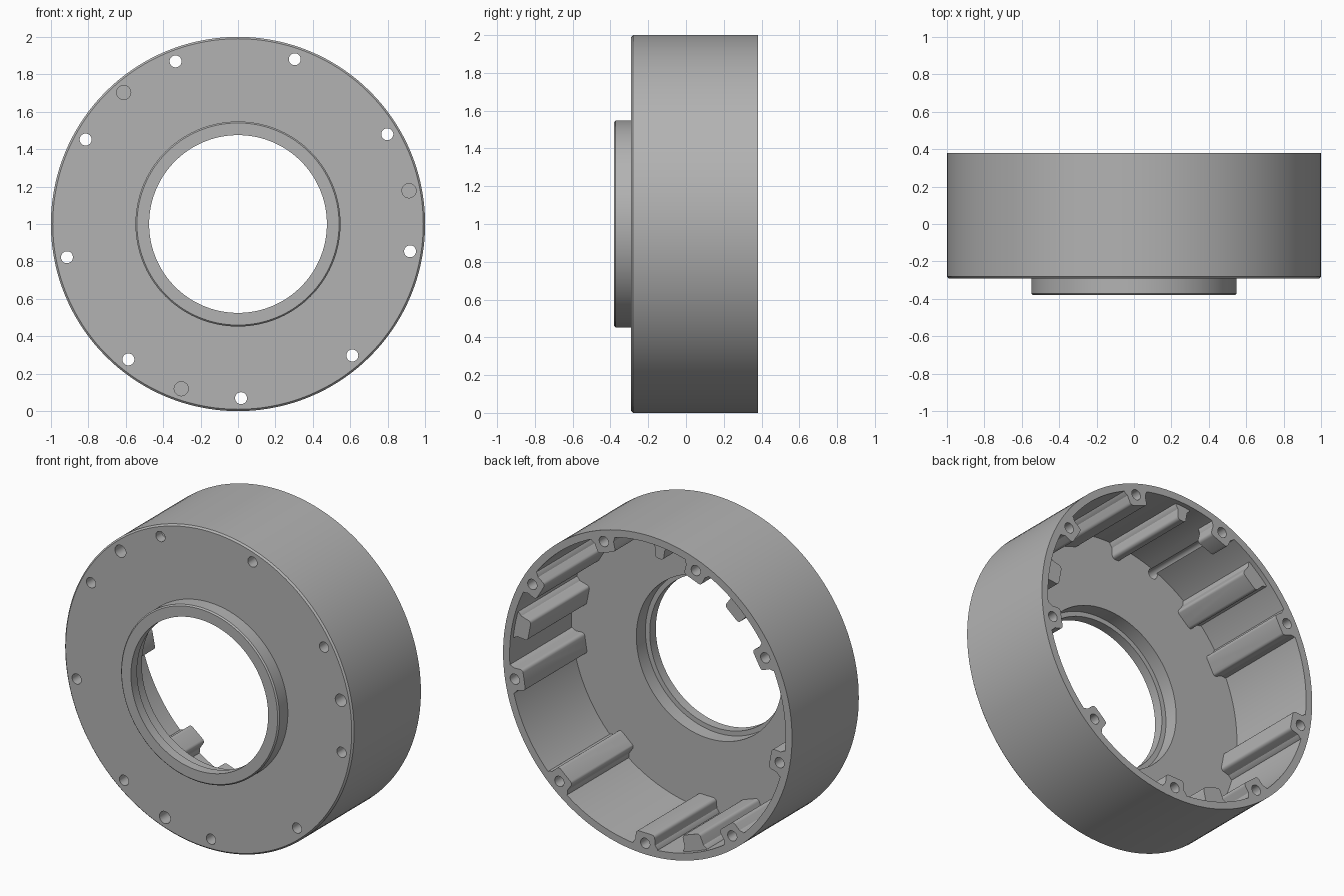
import bpy, bmesh, math
from mathutils import Matrix, Vector

cube = bpy.data.objects.get("Cube")
if cube:
    bpy.data.objects.remove(cube)

BACK, FRONT, FLOOR, HUB = 0.38, -0.29, -0.23, -0.38
AXIS_Z = 1.0

metal = bpy.data.materials.new("plain_grey")
metal.use_nodes = True
grey = (0.45, 0.45, 0.45, 1)
metal.diffuse_color = grey
metal.node_tree.nodes["Principled BSDF"].inputs["Base Color"].default_value = grey


def make_object(name, bm):
    bmesh.ops.recalc_face_normals(bm, faces=bm.faces)
    mesh = bpy.data.meshes.new(name)
    bm.to_mesh(mesh)
    bm.free()
    mesh.materials.append(metal)
    obj = bpy.data.objects.new(name, mesh)
    bpy.context.collection.objects.link(obj)
    return obj


def lathe(name, profile, segments=144):
    """Revolve a closed (radius, y) profile about the housing axis."""
    bm = bmesh.new()
    rings = []
    for i in range(segments):
        a = math.tau * i / segments
        rings.append([bm.verts.new((r * math.cos(a), y, AXIS_Z + r * math.sin(a)))
                      for r, y in profile])
    for i in range(segments):
        p, q = rings[i], rings[(i + 1) % segments]
        for j in range(len(profile)):
            k = (j + 1) % len(profile)
            bm.faces.new((p[j], p[k], q[k], q[j]))
    return make_object(name, bm)


def add_prism(bm, outline, y0, y1, angle):
    """Extrude a (radial, tangential) outline along y at a given angle."""
    c, s = math.cos(math.radians(angle)), math.sin(math.radians(angle))
    ends = [[bm.verts.new((r * c - t * s, y, AXIS_Z + r * s + t * c))
             for r, t in outline] for y in (y0, y1)]
    n = len(outline)
    bm.faces.new(ends[0])
    bm.faces.new(ends[1])
    for i in range(n):
        j = (i + 1) % n
        bm.faces.new((ends[0][i], ends[0][j], ends[1][j], ends[1][i]))


def rib_outline(inner, half, corner=0.02, outer=0.97):
    """Boss section with rounded inner corners and flared foot fillets."""
    side = [(outer, half + 0.025), (0.945, half + 0.02), (0.925, half + 0.004)]
    for i in range(5):
        a = math.radians(90 * i / 4)
        side.append((inner + corner - corner * math.sin(a),
                     half - corner + corner * math.cos(a)))
    return side + [(r, -t) for r, t in reversed(side)]


def circle(radius, count=24):
    return [(0.931 + radius * math.cos(math.tau * i / count),
             radius * math.sin(math.tau * i / count)) for i in range(count)]


def combine(target, tool, operation):
    mod = target.modifiers.new(operation.lower(), 'BOOLEAN')
    mod.operation, mod.solver, mod.use_self = operation, 'EXACT', True
    mod.object = tool
    bpy.context.view_layer.objects.active = target
    bpy.ops.object.modifier_apply(modifier=mod.name)
    bpy.data.objects.remove(tool)


# Cup with front plate, raised hub and stepped bore
housing = lathe("housing", [
    (0.475, HUB), (0.54, HUB), (0.548, HUB + 0.008), (0.548, FRONT), (0.99, FRONT),
    (1.0, FRONT + 0.01), (1.0, BACK), (0.955, BACK), (0.955, FLOOR),
    (0.505, FLOOR), (0.505, -0.32), (0.475, -0.32)])

bolt_angles = [31 + 40 * i for i in range(9)]
pin_angles = [11, 131, 251]

# Inner bosses: one per bolt and pin, a short lug, and two narrow guide rails
bm = bmesh.new()
for angle in bolt_angles:
    start = 0.26 if angle == 111 else FLOOR - 0.02
    add_prism(bm, rib_outline(0.865, 0.065), start, BACK, angle)
for angle in pin_angles:
    add_prism(bm, rib_outline(0.855, 0.065), FLOOR - 0.02, BACK - 0.03, angle)
combine(housing, make_object("bosses", bm), 'UNION')

bm = bmesh.new()
for angle in (94,):
    add_prism(bm, rib_outline(0.86, 0.03), FLOOR - 0.02, BACK - 0.03, angle)
combine(housing, make_object("guide_rail", bm), 'UNION')

# Through bolt holes and blind pin holes
bm = bmesh.new()
for angle in bolt_angles:
    add_prism(bm, circle(0.032), HUB, BACK + 0.1, angle)
for angle in pin_angles:
    add_prism(bm, circle(0.038), HUB, FRONT + 0.12, angle)
combine(housing, make_object("holes", bm), 'DIFFERENCE')

# Smooth walls with crisp edges
bpy.ops.object.select_all(action='DESELECT')
housing.select_set(True)
bpy.context.view_layer.objects.active = housing
bpy.ops.object.shade_smooth_by_angle(angle=math.radians(30))
